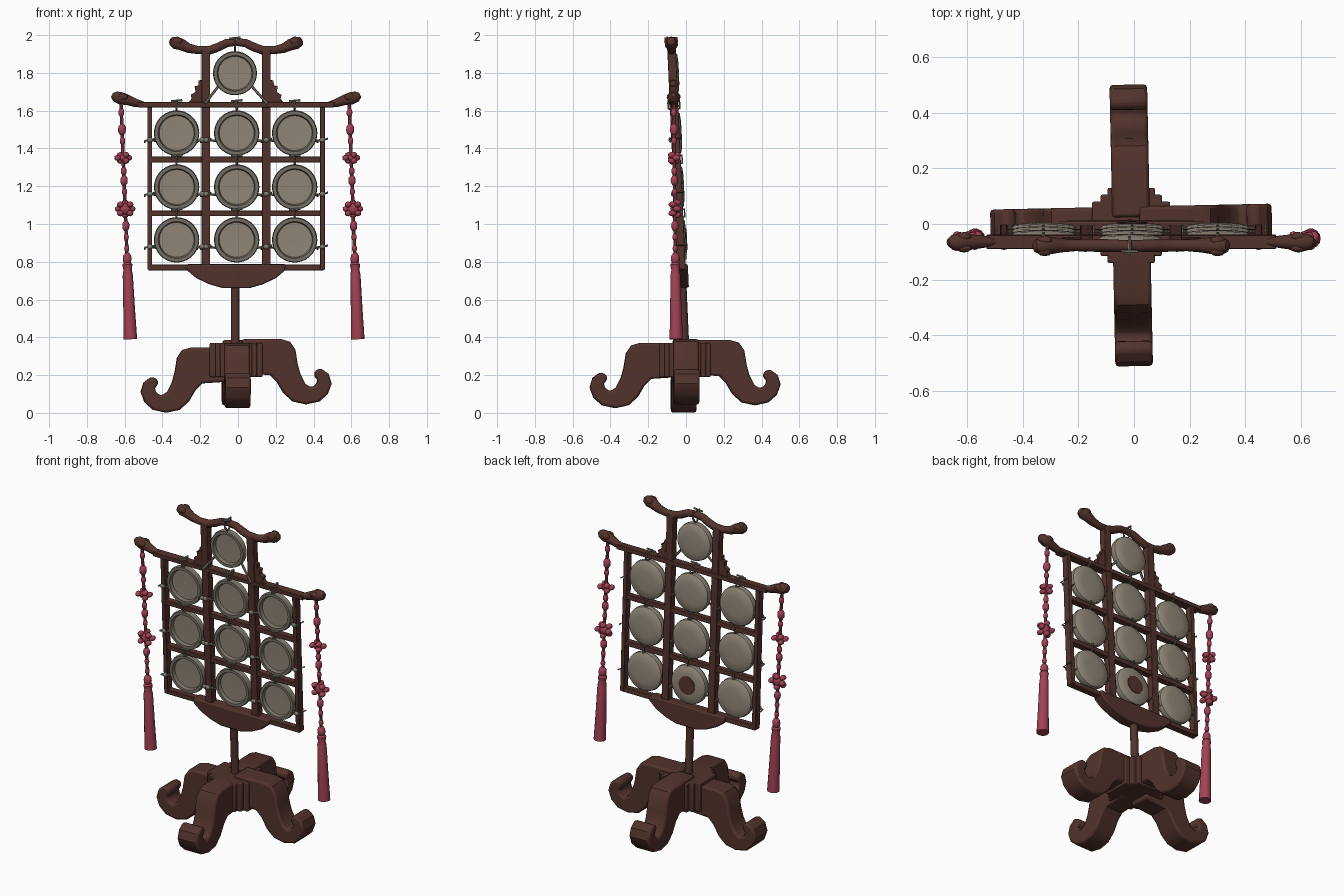
import bpy, bmesh, math
from mathutils import Matrix, Vector

if "Cube" in bpy.data.objects:
    bpy.data.objects.remove(bpy.data.objects["Cube"])

CX = -0.01                                    # middle line of the frame
LEAN = Matrix.Translation((0, 0.01, 0)) @ Matrix.Rotation(0.045, 4, 'X')


def material(name, rgb):
    m = bpy.data.materials.new(name)
    m.use_nodes = True
    m.diffuse_color = (*rgb, 1)
    m.node_tree.nodes["Principled BSDF"].inputs["Base Color"].default_value = (*rgb, 1)
    return m


WOOD = material("dark red wood", (0.085, 0.033, 0.025))
BRONZE = material("pale bronze", (0.29, 0.245, 0.19))
RIM = material("dull bronze rim", (0.19, 0.17, 0.135))
CORD = material("grey cord", (0.21, 0.20, 0.155))
PINK = material("rose silk", (0.36, 0.055, 0.09))


def finish(bm, name, mats, matrix=None, smooth=True):
    bmesh.ops.recalc_face_normals(bm, faces=bm.faces)
    me = bpy.data.meshes.new(name)
    bm.to_mesh(me)
    bm.free()
    ob = bpy.data.objects.new(name, me)
    bpy.context.collection.objects.link(ob)
    for m in mats:
        me.materials.append(m)
    if matrix:
        ob.matrix_world = matrix
    if smooth:
        bpy.ops.object.select_all(action='DESELECT')
        ob.select_set(True)
        bpy.context.view_layer.objects.active = ob
        bpy.ops.object.shade_smooth_by_angle(angle=math.radians(35))
    return ob


def add_box(bm, centre, size):
    m = Matrix.Translation(centre) @ Matrix.Diagonal((*size, 1))
    bmesh.ops.create_cube(bm, size=1, matrix=m)


def add_ball(bm, centre, size):
    m = Matrix.Translation(centre) @ Matrix.Diagonal((*size, 1))
    bmesh.ops.create_icosphere(bm, subdivisions=2, radius=1, matrix=m)


def add_tube(bm, path, radii, sides=10):
    """Round tube swept along a path with a radius at each point."""
    pts = [Vector(p) for p in path]
    if not isinstance(radii, (list, tuple)):
        radii = [radii] * len(pts)
    rings = []
    for i, p in enumerate(pts):
        t = (pts[min(i + 1, len(pts) - 1)] - pts[max(i - 1, 0)]).normalized()
        ref = Vector((0, 1, 0)) if abs(t.y) < 0.8 else Vector((1, 0, 0))
        u = t.cross(ref).normalized()
        w = t.cross(u)
        angles = [2 * math.pi * k / sides for k in range(sides)]
        rings.append([bm.verts.new(p + radii[i] * (u * math.cos(a) + w * math.sin(a))) for a in angles])
    for a, b in zip(rings, rings[1:]):
        for k in range(sides):
            j = (k + 1) % sides
            bm.faces.new((a[k], a[j], b[j], b[k]))
    bm.faces.new(rings[0])
    bm.faces.new(rings[-1])


def add_prism(bm, outline, depth):
    """Outline in x and z, extruded along y."""
    f = bm.faces.new([bm.verts.new((x, -depth / 2, z)) for x, z in outline])
    ext = bmesh.ops.extrude_face_region(bm, geom=[f])["geom"]
    bmesh.ops.translate(bm, vec=(0, depth, 0), verts=[v for v in ext if isinstance(v, bmesh.types.BMVert)])


def bevel(ob, width):
    b = ob.modifiers.new("soft_edges", 'BEVEL')
    b.width, b.segments, b.limit_method = width, 2, 'ANGLE'
    b.angle_limit = math.radians(50)


# Four scrolled feet around a stepped hub
foot = [(0.03, 0.37), (0.24, 0.37), (0.285, 0.357), (0.313, 0.315), (0.325, 0.24), (0.34, 0.185),
        (0.365, 0.135), (0.395, 0.115), (0.425, 0.13), (0.43, 0.155), (0.412, 0.18), (0.42, 0.205),
        (0.45, 0.215), (0.49, 0.185), (0.505, 0.135), (0.485, 0.08), (0.44, 0.04), (0.37, 0.025),
        (0.30, 0.04), (0.25, 0.085), (0.215, 0.145), (0.18, 0.18), (0.03, 0.19)]
for name, turn, lift in (("left", 0, 0.02), ("back", 90, 0.015), ("right", 180, -0.024), ("front", 270, 0)):
    bm = bmesh.new()
    add_prism(bm, foot, 0.135)
    place = Matrix.Translation((CX, -0.005, lift)) @ Matrix.Rotation(math.radians(turn + 1.2), 4, 'Z')
    bevel(finish(bm, name + "_foot", [WOOD], place), 0.012)

bm = bmesh.new()
for sx, sy in ((0.28, 0.17), (0.22, 0.22), (0.17, 0.27)):
    add_box(bm, (CX, -0.005, 0.28), (sx, sy, 0.18))
bevel(finish(bm, "hub", [WOOD]), 0.006)

bm = bmesh.new()
add_tube(bm, [(CX - 0.005, 0, 0.33), (CX - 0.005, 0, 0.70)], 0.023, 16)
finish(bm, "pole", [WOOD], LEAN)

# Half-moon block under the frame
half = [(0.262, 0.787), (0.258, 0.755), (0.21, 0.715), (0.14, 0.682), (0.07, 0.662)]
bm = bmesh.new()
add_prism(bm, [(CX + x, z) for x, z in half] + [(CX - x, z) for x, z in reversed(half)], 0.07)
bevel(finish(bm, "moon_block", [WOOD], LEAN), 0.008)

# Lattice frame
bm = bmesh.new()
for s in (-1, 1):
    add_box(bm, (CX + s * 0.457, 0, 1.20), (0.026, 0.045, 0.88))
    add_box(bm, (CX + s * 0.16, 0, 1.34), (0.046, 0.045, 1.17))
for z in (0.771, 1.058, 1.343):
    add_box(bm, (CX, 0, z), (0.93, 0.038, 0.03))
add_box(bm, (CX, 0, 1.634), (1.04, 0.05, 0.027))
bevel(finish(bm, "lattice_frame", [WOOD], LEAN), 0.003)

# Carved beam ends, arched crest and side brackets
end = [(0.49, 1.635, 0.014), (0.53, 1.642, 0.022), (0.57, 1.657, 0.027), (0.61, 1.667, 0.033),
       (0.64, 1.677, 0.028), (0.657, 1.685, 0.012)]
crest = [(0, 1.966, 0.02), (0.05, 1.96, 0.022), (0.095, 1.938, 0.023), (0.14, 1.922, 0.023), (0.20, 1.922, 0.021),
         (0.25, 1.932, 0.025), (0.285, 1.95, 0.03), (0.32, 1.962, 0.034), (0.345, 1.97, 0.022), (0.352, 1.973, 0.008)]
bracket = [(0.18, 1.64), (0.255, 1.64), (0.235, 1.665), (0.24, 1.685), (0.215, 1.70),
           (0.22, 1.73), (0.20, 1.735), (0.198, 1.76), (0.18, 1.765)]
for s, side in ((1, "left"), (-1, "right")):
    for name, shape in (("beam_end", end), ("crest", crest)):
        bm = bmesh.new()
        add_tube(bm, [(CX + s * d, 0, z) for d, z, r in shape], [r for d, z, r in shape], 12)
        d, z, r = shape[-3]
        for k in (-1, 1):                     # carved curls on the tip
            add_ball(bm, (CX + s * (d - 0.01), k * 0.02, z + 0.008), (0.028, 0.017, 0.02))
        finish(bm, side + "_" + name, [WOOD], LEAN)
    bm = bmesh.new()
    add_prism(bm, [(CX + s * x, z) for x, z in bracket], 0.03)
    finish(bm, side + "_bracket", [WOOD], LEAN, smooth=False)

# Shallow gongs, open to the front, hung on cords
dish = [(0, 0.004), (0.092, 0.002), (0.098, -0.018), (0.116, -0.018), (0.12, 0.0), (0.117, 0.018),
        (0.10, 0.029), (0.06, 0.033), (0, 0.034)]
SEG = 36


def gong(name, x, z, scale=1.0):
    bm = bmesh.new()
    rings = []
    for r, y in dish:
        n = SEG if r else 1
        rings.append([bm.verts.new((r * scale * math.cos(2 * math.pi * k / SEG), y,
                                    r * scale * math.sin(2 * math.pi * k / SEG))) for k in range(n)])
    for i, (a, b) in enumerate(zip(rings, rings[1:])):
        for k in range(SEG):
            j = (k + 1) % SEG
            quad = [a[k % len(a)], a[j % len(a)], b[j % len(b)], b[k % len(b)]]
            f = bm.faces.new(list(dict.fromkeys(quad)))
            f.material_index = 1 if i in (1, 2, 3) else 0
    finish(bm, name, [BRONZE, RIM], LEAN @ Matrix.Translation((x, 0, z)))


cords = bmesh.new()


def hanger(x, low, bar):
    add_tube(cords, [(x, 0, low), (x, -0.03, bar - 0.02), (x, -0.03, bar + 0.02), (x, 0.03, bar + 0.02),
                     (x, 0.03, bar - 0.02), (x, 0, low)], 0.006, 6)
    add_tube(cords, [(x - 0.03, -0.02, bar + 0.018), (x + 0.03, -0.02, bar + 0.024)], 0.006, 6)


columns = {"right": (-0.325, -0.467, -0.19), "middle": (-0.007, -0.17, 0.15), "left": (0.30, 0.15, 0.447)}
rows = {"upper": (1.483, 1.634), "centre": (1.197, 1.343), "lower": (0.917, 1.058)}
for row, (z, bar) in rows.items():
    for col, (x, post_a, post_b) in columns.items():
        gong(row + "_" + col + "_gong", x, z)
        hanger(x, z + 0.115, bar)
        for post, s in ((post_a, -1), (post_b, 1)):
            add_tube(cords, [(x + s * 0.108, 0, z - 0.042), (post, -0.028, z - 0.035)], 0.006, 6)
            add_ball(cords, (post, -0.028, z - 0.035), (0.016, 0.01, 0.014))
            add_tube(cords, [(post - 0.026, 0.02, z - 0.05), (post - 0.026, -0.028, z - 0.04),
                             (post + 0.026, -0.028, z - 0.03), (post + 0.026, 0.026, z - 0.03)], 0.005, 6)

gong("top_gong", -0.016, 1.80, 0.97)
hanger(-0.016, 1.91, 1.966)
for s in (-1, 1):
    add_tube(cords, [(-0.016 + s * 0.085, 0, 1.735), (CX + s * 0.165, -0.03, 1.64)], 0.007, 6)
finish(cords, "hanging_cords", [CORD], LEAN)

# Worn patch behind the lowest middle gong
bm = bmesh.new()
add_tube(bm, [(-0.007, 0.032, 0.917), (-0.007, 0.037, 0.917)], 0.055, 20)
finish(bm, "worn_patch", [WOOD], LEAN)

# Silk tassels with knotted cords
for side, top, bottom in (("right", -0.62, -0.57), ("left", 0.588, 0.634)):
    def at(z):
        t = (1.65 - z) / 1.26
        return Vector((top + (bottom - top) * t, -0.066 + 0.014 * t, z))

    bm = bmesh.new()
    add_tube(bm, [at(1.65), at(1.2), at(0.8)], 0.009, 8)
    for z, r in ((1.59, 0.016), (1.50, 0.022), (1.44, 0.015), (1.28, 0.016), (1.23, 0.02),
                 (1.17, 0.014), (0.99, 0.02), (0.93, 0.014), (0.87, 0.014), (0.815, 0.024)):
        add_ball(bm, at(z), (r, r, r * 1.5))
    for z, wide, tall, n in ((1.35, 0.03, 0.018, 6), (1.08, 0.037, 0.033, 8)):
        add_ball(bm, at(z), (wide * 0.8, 0.024, tall))
        for k in range(n):                    # petals of the knot
            a = 2 * math.pi * k / n
            offset = Vector((wide * math.cos(a), 0.012 * (-1) ** k, tall * math.sin(a)))
            add_ball(bm, at(z) + offset, (0.018, 0.022, 0.016))
    skirt = [(0.80, 0.016), (0.785, 0.027), (0.755, 0.022), (0.73, 0.027), (0.55, 0.031), (0.39, 0.036)]
    add_tube(bm, [at(z) for z, r in skirt], [r for z, r in skirt], 14)
    finish(bm, side + "_tassel", [PINK])
